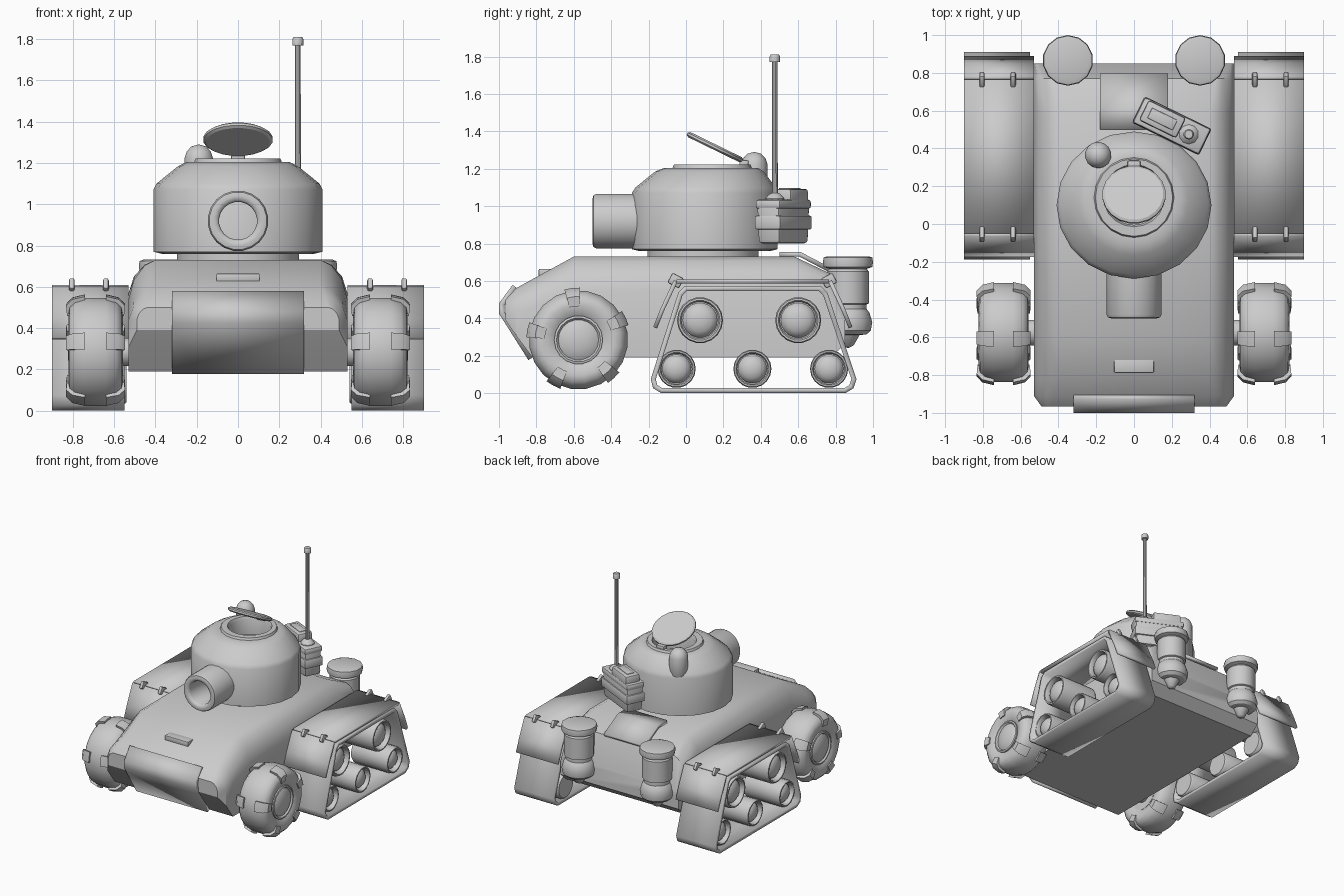
import bpy, bmesh
from math import radians, sin, cos, pi
from mathutils import Matrix, Vector

if "Cube" in bpy.data.objects:
    bpy.data.objects.remove(bpy.data.objects["Cube"])


def finish(name, bm, mirror=False, solid=0, angle=35):
    bmesh.ops.remove_doubles(bm, verts=bm.verts, dist=1e-5)
    bmesh.ops.recalc_face_normals(bm, faces=bm.faces)
    me = bpy.data.meshes.new(name)
    bm.to_mesh(me)
    bm.free()
    ob = bpy.data.objects.new(name, me)
    bpy.context.collection.objects.link(ob)
    if solid:
        m = ob.modifiers.new("thickness", 'SOLIDIFY')
        m.thickness, m.offset, m.use_even_offset = solid, 0, True
    if mirror:
        m = ob.modifiers.new("mirror", 'MIRROR')
        m.use_clip = m.use_mirror_merge = False
    bpy.ops.object.select_all(action='DESELECT')
    ob.select_set(True)
    bpy.context.view_layer.objects.active = ob
    bpy.ops.object.shade_smooth_by_angle(angle=radians(angle))
    return ob


def loft(bm, rings, closed=True, caps=True, loop=False):
    """Skin a list of point rings."""
    vs = [[bm.verts.new(p) for p in r] for r in rings]
    n = len(vs[0])
    for i in range(len(vs) if loop else len(vs) - 1):
        a, b = vs[i], vs[(i + 1) % len(vs)]
        for j in range(n if closed else n - 1):
            k = (j + 1) % n
            bm.faces.new((a[j], a[k], b[k], b[j]))
    if caps:
        bm.faces.new(vs[0])
        bm.faces.new(vs[-1][::-1])


def lathe(bm, prof, M, n=16, arc=None):
    """Revolve (radius, height) points; with arc, a capped wedge of a closed profile."""
    if arc:
        angs = [arc[0] + (arc[1] - arc[0]) * i / n for i in range(n + 1)]
    else:
        angs = [2 * pi * (i + .5) / n for i in range(n)]
        prof = [(max(r, 1e-7), h) for r, h in prof]
    rings = [[M @ Vector((r * cos(a), r * sin(a), h)) for r, h in prof] for a in angs]
    loft(bm, rings, closed=bool(arc), caps=bool(arc), loop=not arc)


def at(x, y, z, axis='Z'):
    R = {'Z': Matrix(), 'X': Matrix.Rotation(pi / 2, 4, 'Y'), '-Y': Matrix.Rotation(pi / 2, 4, 'X')}[axis]
    return Matrix.Translation((x, y, z)) @ R


def turned(name, prof, M, n=16, mirror=False, angle=35):
    bm = bmesh.new()
    lathe(bm, prof, M, n)
    return finish(name, bm, mirror, angle=angle)


def strip(name, path, x0, x1, thick, closed=False, mirror=False):
    """Plate bent along a (y, z) path."""
    bm = bmesh.new()
    loft(bm, [[(x, y, z) for y, z in path] for x in (x0, x1)], closed=closed, caps=False)
    return finish(name, bm, mirror, thick)


def box(name, M, size, bevel=.01, mirror=False, top=1.0):
    bm = bmesh.new()
    bmesh.ops.create_cube(bm, size=1)
    for v in bm.verts:
        f = top if v.co.z > 0 else 1
        v.co = Vector((v.co.x * size[0] * f, v.co.y * size[1] * f, v.co.z * size[2]))
    bmesh.ops.bevel(bm, geom=bm.edges[:], offset=bevel, segments=2, profile=.5, affect='EDGES')
    bm.transform(M)
    return finish(name, bm, mirror)


# hull: stations of y, bottom, shoulder, top, top half width, side half width
bm = bmesh.new()
rings = []
for y, zb, zs, zt, wt, ws in [(-.965, .39, .44, .50, .44, .49), (-.91, .31, .44, .56, .42, .53),
                              (-.82, .19, .46, .61, .40, .53), (-.60, .19, .54, .73, .40, .53),
                              (.58, .19, .57, .73, .40, .53), (.77, .19, .50, .64, .43, .53),
                              (.85, .26, .36, .42, .50, .53)]:
    h = [(ws, zb), (ws, zs), (ws * .8 + wt * .2, zs * .5 + zt * .5), (wt * .6 + ws * .4, zs * .14 + zt * .86), (wt, zt)]
    rings.append([(x, y, z) for x, z in h] + [(-x, y, z) for x, z in h[::-1]])
loft(bm, rings)
finish("hull", bm, angle=32)

# hull plates
strip("front_plate", [(-.915, .57), (-.985, .475), (-.985, .43), (-.83, .185)], -.32, .32, .03)
strip("rear_deck_panel", [(.50, .742), (.61, .742), (.79, .648)], -.18, .18, .025)
box("vision_slot", at(0, -.75, .645), (.21, .075, .04), .006)

# turret: rings of radius, height and y centre, ending inside the open hatch
bm = bmesh.new()
rings = []
for r, z, cy in [(.37, .76, .10), (.41, .77, .10), (.41, 1.07, .10), (.395, 1.10, .105), (.29, 1.185, .125),
                 (.25, 1.205, .135), (.212, 1.205, .14), (.205, 1.222, .14), (.165, 1.222, .15),
                 (.155, 1.20, .15), (.155, 1.08, .15)]:
    rings.append([(r * cos(2 * pi * i / 20), cy + r * (.95 if r > .3 else 1) * sin(2 * pi * i / 20), z)
                  for i in range(20)])
loft(bm, rings)
finish("turret", bm)
turned("turret_ring", [(0, .70), (.30, .70), (.30, .77), (0, .77)], at(0, .09, 0), 20)

# hatch lid, hinge and periscope
lid = Matrix.Translation((0, .155, 1.315)) @ Matrix.Rotation(radians(-26), 4, 'X')
turned("hatch_lid", [(0, -.015), (.155, -.015), (.168, -.006), (.168, .006), (.155, .015), (0, .015)], lid, 20)
box("hatch_hinge", at(0, .31, 1.228), (.07, .05, .035), .008)
turned("periscope", [(0, 1.07), (.06, 1.07), (.07, 1.09), (.07, 1.225), (.06, 1.255), (.037, 1.28), (0, 1.29)],
       at(-.19, .365, 0), 14, angle=50)

# gun barrel
turned("gun_barrel", [(.147, 0), (.147, .26), (.14, .275), (.12, .28), (.10, .275), (.092, .26), (.092, .05), (0, .05)],
       at(0, -.22, .92, '-Y'), 20, angle=50)

# bag on the turret back and aerial
B = Matrix.Translation((.2, .52, 0)) @ Matrix.Rotation(radians(-26), 4, 'Z')
T = Matrix.Translation
box("bag", B @ T((0, 0, .915)), (.36, .13, .23), .02, top=1.07)
box("bag_strap", B @ T((0, 0, .912)), (.395, .155, .075), .012)
box("bag_flap", B @ T((0, 0, 1.01)), (.39, .15, .05), .015)
box("bag_pouch", B @ T((-.06, .01, 1.05)), (.22, .12, .085), .015)
box("bag_buckle", B @ T((-.06, .01, 1.09)), (.15, .06, .015), .005)
turned("aerial", [(0, 1.0), (.052, 1.0), (.052, 1.04), (.03, 1.065), (.016, 1.07), (.014, 1.77),
                  (.028, 1.77), (.028, 1.80), (.022, 1.81), (0, 1.81)], at(.29, .475, 0), 10)

# front wheels
W = at(.69, -.575, .285, 'X')
turned("front_tire", [(.12, -.10), (.14, -.115), (.19, -.132), (.225, -.125), (.25, -.10), (.265, -.05), (.265, .05),
                      (.25, .10), (.225, .125), (.19, .132), (.14, .115), (.12, .10)], W, 20, True, 60)
turned("front_hub", [(0, -.11), (.13, -.11), (.13, .118), (.118, .122), (.108, .11), (.095, .118), (.05, .132), (0, .134)],
       W, 18, True)
turned("front_axle", [(0, -.2), (.07, -.2), (.07, 0), (0, 0)], W, 12, True)
bm = bmesh.new()
for s in (1, -1):
    lug = [(.18, .10), (.18, .138), (.232, .143), (.264, .113), (.279, .05), (.25, .05), (.23, .10)]
    for k in range(5):
        a = radians(187 + 72 * k)
        lathe(bm, [(r, h * s) for r, h in lug], W, 2, (a - .15, a + .15))
finish("tire_lugs", bm, True)

# track band
strip("track_band", [(-.175, .075), (-.165, .035), (-.13, .014), (.85, .014), (.885, .035), (.898, .075),
                     (.745, .53), (.715, .56), (0, .56), (-.03, .53)], .55, .90, .026, True, True)

# fenders and hinged flaps
strip("fender_top", [(-.05, .598), (.765, .598)], .53, .90, .022, mirror=True)
strip("front_flap", [(-.055, .60), (-.125, .45), (-.165, .35)], .53, .90, .022, mirror=True)
strip("rear_flap", [(.77, .60), (.84, .45), (.88, .35)], .53, .90, .022, mirror=True)
for x in (.64, .805):
    for label, y, a in (("front", -.055, 28), ("rear", .765, -28)):
        box(label + "_flap_hinge", at(x, y, .602) @ Matrix.Rotation(radians(-a), 4, 'X'), (.028, .07, .06), .01, True)

# road wheels
for label, r, z, ys in (("upper", .123, .39, (.075, .60)), ("lower", .102, .13, (-.05, .355, .765))):
    for y in ys:
        prof = [(0, 0), (r * .9, 0), (r, .015), (r, .315), (r * .95, .33), (r * .87, .33), (r * .8, .315), (r * .8, .28),
                (r * .76, .28), (r * .7, .30), (r * .5, .317), (r * .25, .326), (0, .328)]
        turned(label + "_road_wheel", prof, at(.54, y, z, 'X'), 18, True)

# exhaust pots
turned("exhaust_pot", [(0, .24), (.03, .255), (.062, .31), (.10, .315), (.122, .335), (.13, .38), (.115, .43), (.10, .45),
                       (.10, .475), (.112, .48), (.112, .65), (.10, .665), (.13, .675), (.134, .70), (.13, .725),
                       (.11, .732), (0, .732)], at(.35, .866, 0), 14, True)
